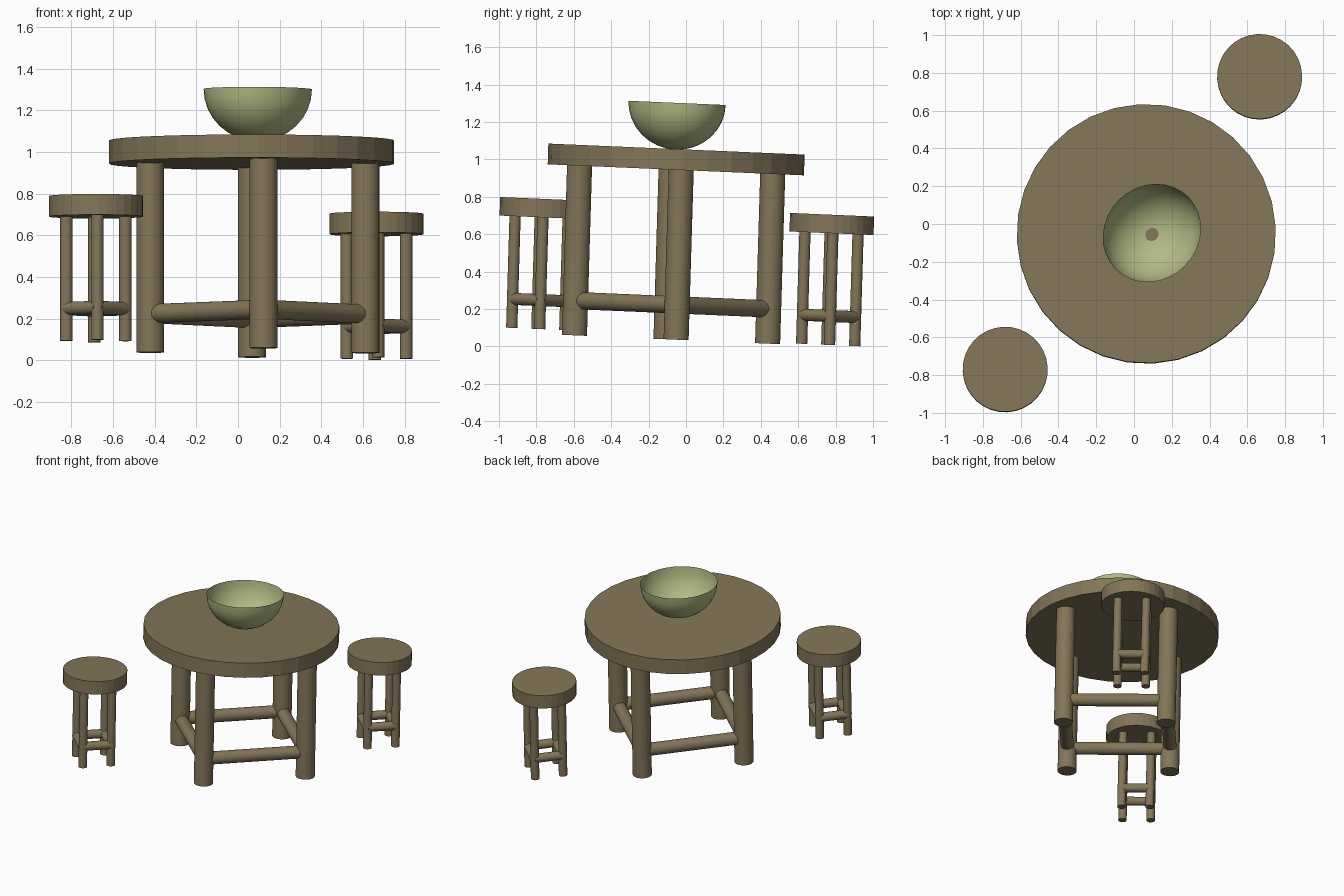
import bpy, bmesh
from math import radians
from mathutils import Matrix, Vector

cube = bpy.data.objects.get("Cube")
if cube:
    bpy.data.objects.remove(cube, do_unlink=True)


def make_material(name, rgb):
    mat = bpy.data.materials.new(name)
    mat.use_nodes = True
    color = (*rgb, 1)
    mat.diffuse_color = color
    mat.node_tree.nodes["Principled BSDF"].inputs["Base Color"].default_value = color
    return mat


WOOD = make_material("brown wood", (0.231, 0.178, 0.098))
GLAZE = make_material("pale green glaze", (0.45, 0.49, 0.235))

# Slight lean shared by the whole set
LEAN = Matrix(((1, 0, 0, 0), (0, 1, 0.03, 0), (0, -0.043, 1, 0), (0, 0, 0, 1)))


def add_object(name, bm, matrix, mat):
    bm.transform(matrix)
    bmesh.ops.recalc_face_normals(bm, faces=bm.faces)
    mesh = bpy.data.meshes.new(name)
    bm.to_mesh(mesh)
    bm.free()
    mesh.materials.append(mat)
    obj = bpy.data.objects.new(name, mesh)
    bpy.context.collection.objects.link(obj)
    return obj


def rod(name, start, end, radius, matrix):
    """Flat-shaded cylinder running from start to end."""
    start, end = Vector(start), Vector(end)
    axis = end - start
    turn = axis.to_track_quat("Z", "Y").to_matrix().to_4x4() if axis.xy.length > 0 else Matrix()
    bm = bmesh.new()
    bmesh.ops.create_cone(bm, cap_ends=True, segments=32, radius1=radius,
                          radius2=radius, depth=axis.length)
    bm.transform(Matrix.Translation((start + end) / 2) @ turn)
    return add_object(name, bm, matrix, WOOD)


def round_furniture(name, base, top_radius, top_low, top_high, top_shift,
                    leg_reach, leg_radius, rail_height, rail_radius):
    """Round top on four legs joined by a ring of rails."""
    matrix = Matrix.Translation(base) @ LEAN @ Matrix.Rotation(radians(3), 4, "Z")
    rod(name + "_top", (top_shift, 0, top_low), (top_shift, 0, top_high), top_radius, matrix)
    sides = {"front": (0, -1), "left": (1, 0), "back": (0, 1), "right": (-1, 0)}
    names = list(sides)
    for i, side in enumerate(names):
        x, y = (leg_reach * v for v in sides[side])
        following = names[(i + 1) % 4]
        nx, ny = (leg_reach * v for v in sides[following])
        rod(f"{name}_{side}_leg", (x, y, 0), (x, y, top_low + 0.01), leg_radius, matrix)
        rod(f"{name}_{side}_{following}_rail", (x, y, rail_height), (nx, ny, rail_height),
            rail_radius, matrix)


# Table and two matching stools
round_furniture("table", (0.095, -0.08, 0.037), 0.686, 0.907, 1.018, -0.03,
                0.517, 0.067, 0.186, 0.046)
for label, base in (("front_stool", (-0.682, -0.79, 0.093)),
                    ("back_stool", (0.665, 0.76, 0.008))):
    round_furniture(label, base, 0.225, 0.597, 0.696, 0, 0.142, 0.03, 0.155, 0.032)

# Open half-sphere bowl, slightly oval along the diagonal
bm = bmesh.new()
bmesh.ops.create_uvsphere(bm, u_segments=32, v_segments=16, radius=1)
bmesh.ops.delete(bm, geom=[v for v in bm.verts if v.co.z > 0.01], context="VERTS")
bowl = add_object("bowl", bm, Matrix.Translation((0.095, -0.048, 1.302)) @ LEAN
                  @ Matrix.Rotation(radians(45), 4, "Z")
                  @ Matrix.Diagonal((0.272, 0.248, 0.25, 1)), GLAZE)
# Keep the glaze normals facing outward and shade it smoothly
bm = bmesh.new()
bm.from_mesh(bowl.data)
for face in bm.faces:
    face.normal_update()
    if face.normal.dot(face.calc_center_median() - Vector((0.095, -0.048, 1.302))) < 0:
        face.normal_flip()
    face.smooth = True
bm.to_mesh(bowl.data)
bm.free()
